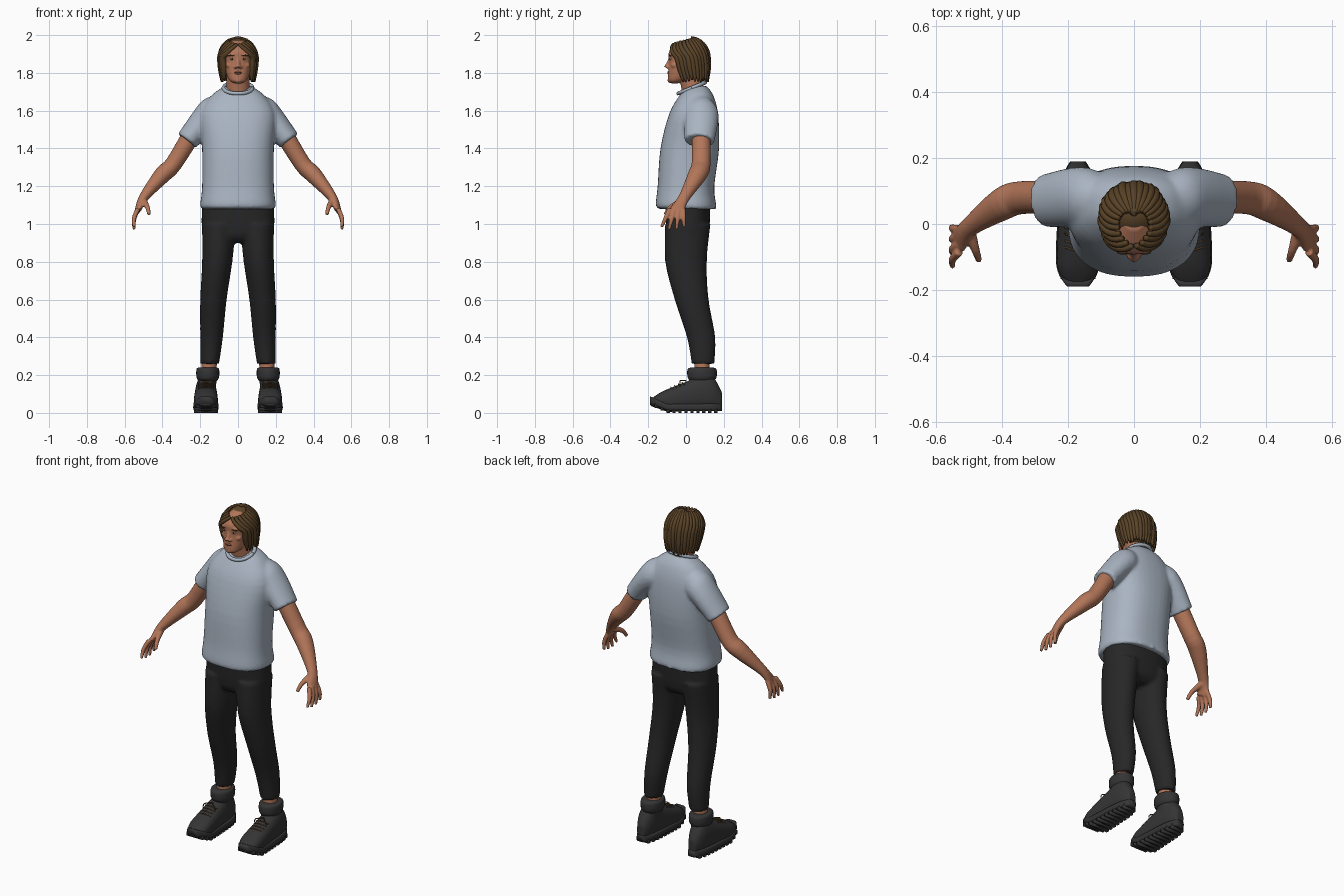
import bpy, bmesh, math, random
from mathutils import Vector, Matrix

random.seed(4)
if "Cube" in bpy.data.objects:
    bpy.data.objects.remove(bpy.data.objects["Cube"])


def material(name, *colour):
    mat = bpy.data.materials.new(name)
    mat.use_nodes = True
    mat.diffuse_color = (*colour, 1)
    shader = mat.node_tree.nodes["Principled BSDF"]
    shader.inputs["Base Color"].default_value = mat.diffuse_color
    return mat


skin = material("skin", .45, .18, .1)
cotton = material("shirt_blue_grey", .4, .46, .54)
black_cloth = material("trouser_black", .02, .02, .02)
leather = material("boot_grey", .035, .035, .035)
brown_hair = material("hair_brown", .1, .055, .02)
lip_rose = material("lip_rose", .33, .11, .07)
eye_white = material("eye_white", .6, .55, .5)
dark_brown = material("dark_brown", .04, .02, .01)
BOTH_SIDES = (1, -1)


def lerp(start, end, t):
    return start + (end - start) * t


def smoothstep(t):
    return t * t * (3 - 2 * t)


def spline(rings, steps):
    """Catmull-Rom curve through rings of x, y, z, half width, half depth."""
    keys = [Vector(ring if len(ring) == 5 else (*ring, ring[-1])) for ring in rings]
    keys = [keys[0], *keys, keys[-1]]
    curve = []
    for before, start, end, after in zip(keys, keys[1:], keys[2:], keys[3:]):
        for k in range(steps):
            t = k / steps
            leave, arrive = (end - before) / 2, (after - start) / 2
            curve.append(lerp(start, end, smoothstep(t))
                         + leave * t * (1 - t) ** 2 - arrive * t * t * (1 - t))
    return curve + [keys[-1]]


def loft(bm, rings, axis=None, power=2, sides=24, steps=4, side=1):
    """Closed tube whose rings lie across the path, or across a fixed axis."""
    points = spline(rings, steps)
    centres = [point.to_3d() if len(point) == 3 else Vector(point[:3]) for point in points]
    loops, across = [], None
    for i, (point, centre) in enumerate(zip(points, centres)):
        if axis:
            across = Vector((1, 0, 0))
            deep = Vector((0, 1, 0)) if axis == "Z" else Vector((0, 0, 1))
        else:
            ahead = centres[min(i + 1, len(centres) - 1)]
            tangent = (ahead - centres[max(i - 1, 0)]).normalized()
            if across is None:
                across = Vector((0, 1, 0)).cross(tangent)
                if across.length < .2:
                    across = Vector((1, 0, 0))
            across = (across - tangent * across.dot(tangent)).normalized()
            deep = tangent.cross(across)
        loop = []
        for k in range(sides):
            angle = math.tau * k / sides
            u, v = (math.copysign(abs(w) ** (2 / power), w) for w in (math.cos(angle), math.sin(angle)))
            spot = centre + across * u * point[3] + deep * v * point[4]
            loop.append(bm.verts.new((spot.x * side, spot.y, spot.z)))
        loops.append(loop)
    for low, high in zip(loops, loops[1:]):
        for k in range(sides):
            bm.faces.new((low[k - 1], low[k], high[k], high[k - 1]))
    bm.faces.new(loops[0])
    bm.faces.new(loops[-1])


def ball(bm, place, size):
    matrix = Matrix.Translation(place) @ Matrix.Diagonal((*size, 1))
    bmesh.ops.create_uvsphere(bm, u_segments=20, v_segments=12, radius=1, matrix=matrix)


def finish(bm, name, mat, voxel=None, pair=False):
    """Make one object or a left and right pair, optionally fused into one skin."""
    for prefix, side in zip(("left_", "right_") if pair else ("",), BOTH_SIDES):
        copy = bm.copy()
        for vert in copy.verts:
            vert.co.x *= side
        bmesh.ops.recalc_face_normals(copy, faces=copy.faces)
        for face in copy.faces:
            face.smooth = True
        mesh = bpy.data.meshes.new(prefix + name)
        copy.to_mesh(mesh)
        copy.free()
        mesh.materials.append(mat)
        ob = bpy.data.objects.new(prefix + name, mesh)
        bpy.context.scene.collection.objects.link(ob)
        if voxel:
            fuse = ob.modifiers.new("fuse", "REMESH")
            fuse.mode, fuse.voxel_size, fuse.use_smooth_shade = "VOXEL", voxel, True
            soften = ob.modifiers.new("soften", "SMOOTH")
            soften.factor, soften.iterations = .5, 3
    bm.free()


# Shirt body with both sleeves
bm = bmesh.new()
loft(bm, [(0, .01, 1.08, .19, .15), (0, 0, 1.1, .2, .16), (0, 0, 1.2, .19, .15), (0, .02, 1.4, .19, .155),
          (0, .04, 1.58, .2, .13), (0, .055, 1.68, .14, .09), (0, .06, 1.73, .07, .05)],
     "Z", power=2.4, sides=40)
for side in BOTH_SIDES:
    loft(bm, [(.1, .08, 1.62, .07), (.14, .08, 1.59, .08, .09), (.19, .08, 1.54, .07, .09),
              (.27, .07, 1.44, .06, .08)], side=side)
finish(bm, "shirt", cotton, voxel=.01)

# Neckband, lower at the front
bm = bmesh.new()
tilt = Matrix.Rotation(math.radians(22), 3, "X")
band = []
for k in range(33):
    angle = math.tau * k / 32
    spot = Vector((0, .03, 1.72)) + tilt @ Vector((math.cos(angle), math.sin(angle), 0)) * .077
    band.append((*spot, .01))
loft(bm, band, sides=10, steps=1)
finish(bm, "shirt_neckband", cotton)

# Trousers: hips and two legs
bm = bmesh.new()
loft(bm, [(0, .01, 1.12, .19, .12), (0, .01, .95, .19, .11), (0, .01, .9, .15, .07)],
     "Z", power=2.4, sides=36)
for side in BOTH_SIDES:
    loft(bm, [(.1, .01, 1, .09, .12), (.11, 0, .8, .08, .11), (.13, .03, .6, .07, .09),
              (.14, .08, .4, .06, .075), (.15, .09, .26, .05, .06)], "Z", side=side)
finish(bm, "trousers", black_cloth, voxel=.01)

# Arms with hands
bm = bmesh.new()
knuckle = Vector((.53, -.05, 1.07))
loft(bm, [(.23, .08, 1.5, .05), (.34, .08, 1.32, .045, .05), (.4, .06, 1.26, .045, .05),
          (.5, -.01, 1.14, .025, .03), (*knuckle, .015, .04)])
for k in range(4):
    spread = k - 1.5
    base = knuckle + Vector((0, .023 * spread, .01))
    tip = Vector((.55, .04 * spread - .07, .97 + .006 * spread ** 2))
    bend = lerp(base, tip, .5) + Vector((.01, 0, 0))
    loft(bm, [(*base, .013), (*bend, .012), (*tip, .008)], sides=12)
loft(bm, [(.5, -.02, 1.12, .02), (.48, -.08, 1.09, .013), (.47, -.11, 1.05, .01)], sides=12)
finish(bm, "arm", skin, voxel=.005, pair=True)

# Ankles
bm = bmesh.new()
loft(bm, [(.15, .085, .3, .04), (.155, .085, .2, .04)], "Z")
finish(bm, "ankle", skin, pair=True)

# Boots: rounded foot swept from heel to toe, soles with tread blocks
upper, soles = [], []
boot, tread = bmesh.new(), bmesh.new()
for k in range(13):
    t = k / 12
    y = lerp(.19, -.19, t)
    rounding = max(.2, 1 - abs(2 * t - 1) ** 5) ** .5
    half = lerp(.05, .07, t) * rounding
    lift = .15 * max(0, t - .75)
    height = (lerp(.2, .11, smoothstep(t)) - lift) * rounding / 2
    upper.append((.17, y, lift + .02 * (1 - t) + height, half, height))
    soles.append((.17, y, lift + .03, half * 1.05, .02))
    if 0 < k < 12:
        block = Matrix.Translation((.17, y, lift + .012)) @ Matrix.Diagonal((half * 2, .018, .024, 1))
        bmesh.ops.create_cube(tread, size=1, matrix=block)
loft(boot, upper, "Y", power=2.4, steps=2)
loft(boot, [(.17, .09, .1, .05, .07), (.16, .085, .2, .05, .065)], "Z")
finish(boot, "boot", leather, voxel=.007, pair=True)
loft(tread, soles, "Y", power=5, steps=2)
finish(tread, "boot_sole", leather, pair=True)

# Padded boot cuffs
bm = bmesh.new()
loft(bm, [(.16, .085, .17, .05, .065), (.16, .085, .19, .06, .077), (.16, .085, .23, .06, .077),
          (.16, .085, .24, .05, .06)], "Z")
finish(bm, "boot_cuff", leather, pair=True)

# Boot laces with a small bow
bm = bmesh.new()
thin = .003
for k in range(4):
    y, z = -.01 - .02 * k, .16 - .008 * k
    loft(bm, [(.13, y, z - .01, thin), (.17, y - .01, z, thin), (.21, y, z - .01, thin)], sides=8)
for side in BOTH_SIDES:
    loft(bm, [(.17, 0, .17, thin), (.17 + side * .03, -.03, .17, thin),
              (.17 + side * .04, -.03, .15, thin)], sides=8)
finish(bm, "boot_lace", brown_hair, pair=True)

# Head with neck, nose, chin, brows, cheeks and ears
bm = bmesh.new()
loft(bm, [(0, -.06, 1.745, .02), (0, -.05, 1.76, .045), (0, -.02, 1.8, .063, .075),
          (0, 0, 1.86, .073, .09), (0, .01, 1.92, .075, .097), (0, .02, 1.97, .03, .04)],
     "Z", power=2.2, sides=32)
loft(bm, [(0, .05, 1.64, .066, .06), (0, .02, 1.8, .06)], "Z")
loft(bm, [(0, -.08, 1.89, .01), (0, -.09, 1.86, .01), (0, -.105, 1.83, .013)], "Z", sides=16)
ball(bm, (0, -.083, 1.76), (.02, .015, .014))
for side in BOTH_SIDES:
    ball(bm, (side * .013, -.095, 1.83), (.01, .012, .008))
    ball(bm, (side * .03, -.073, 1.896), (.027, .018, .01))
    ball(bm, (side * .04, -.06, 1.84), (.024, .02, .018))
    ball(bm, (side * .077, .01, 1.855), (.008, .018, .03))
finish(bm, "head", skin, voxel=.0045)

# Facial details
for name, mat, place, size, pair in (
        ("lips", lip_rose, (0, -.09, 1.8), (.02, .009, .01), False),
        ("mouth_line", dark_brown, (0, -.092, 1.8), (.022, .008, .0015), False),
        ("eye", eye_white, (.03, -.079, 1.873), (.013, .008, .005), True),
        ("iris", dark_brown, (.03, -.084, 1.873), (.005, .004, .005), True),
        ("eyebrow", brown_hair, (.033, -.083, 1.893), (.02, .01, .004), True)):
    bm = bmesh.new()
    ball(bm, place, size)
    finish(bm, name, mat, pair=pair)

# Hair: inner cap, then overlapping locks sweeping from a centre parting
bm = bmesh.new()
ball(bm, (0, .03, 1.883), (.088, .084, .1))
loft(bm, [(0, .05, 1.9, .085, .065), (0, .06, 1.77, .07, .045)], "Z")
LOCKS = 13
for side in BOTH_SIDES:
    for k in range(LOCKS):
        toward_back = k / (LOCKS - 1)
        end = lerp(math.radians(56), math.pi, toward_back)
        start = lerp(end, math.pi, -.42)
        bulge = random.uniform(.97, 1.03)
        path = []
        for j in range(5):
            t = j / 4
            turn = lerp(start, end, t)
            fall = lerp(math.radians(lerp(48, 6, toward_back)), math.pi / 2, t)
            reach = bulge * math.sin(fall)
            path.append((.093 * reach * math.sin(turn),
                         .016 - lerp(.11, .098, toward_back) * reach * math.cos(turn),
                         1.88 + .108 * math.cos(fall), lerp(.008, .016, t)))
        x, y = path[-1][:2]
        back = lerp(.03, 0, toward_back)
        path.append((x * .95, y + back / 2, 1.82, .016))
        path.append((x * .95, y + back, 1.75 + random.uniform(0, .015), .004))
        loft(bm, path, sides=10, steps=3, side=side)
finish(bm, "hair", brown_hair)
